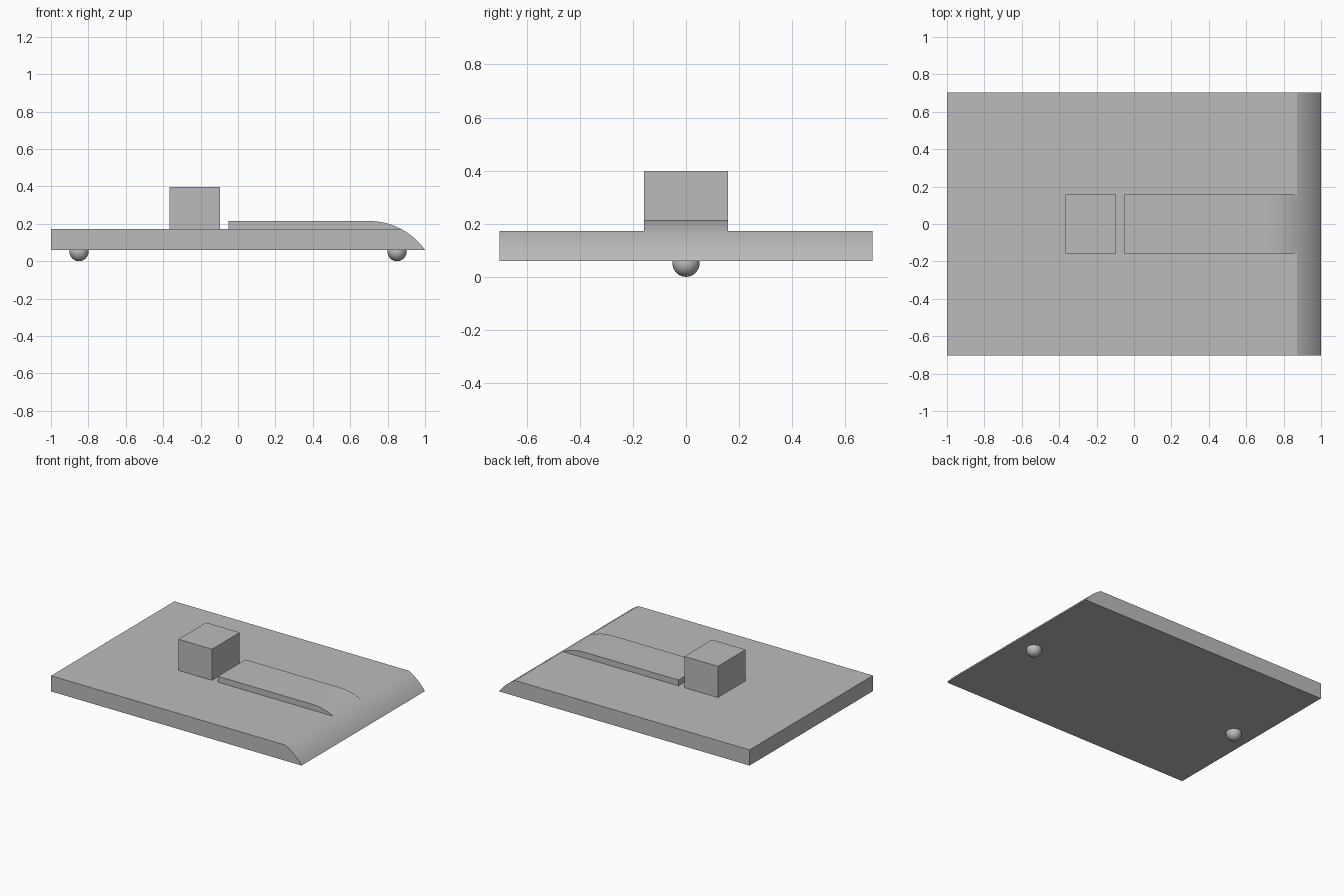
import bpy
import bmesh
import math
from mathutils import Matrix

cube = bpy.data.objects.get("Cube")
if cube:
    bpy.data.objects.remove(cube, do_unlink=True)

grey = bpy.data.materials.new("plain grey")
grey.use_nodes = True
grey.diffuse_color = (0.5, 0.5, 0.5, 1)
grey.node_tree.nodes["Principled BSDF"].inputs["Base Color"].default_value = (0.5, 0.5, 0.5, 1)

BOTTOM, DECK, RIDGE, BLOCK = 0.06, 0.173, 0.215, 0.398
NOSE_START, NOSE_RADIUS = 0.70, 0.368


def finish(name, bm):
    """Turn a bmesh into a shaded, coloured object."""
    bmesh.ops.recalc_face_normals(bm, faces=bm.faces)
    mesh = bpy.data.meshes.new(name)
    bm.to_mesh(mesh)
    bm.free()
    mesh.materials.append(grey)
    obj = bpy.data.objects.new(name, mesh)
    bpy.context.collection.objects.link(obj)
    bpy.ops.object.select_all(action='DESELECT')
    obj.select_set(True)
    bpy.context.view_layer.objects.active = obj
    bpy.ops.object.shade_smooth_by_angle(angle=math.radians(15))
    return obj


def extrude_profile(name, profile, half_width):
    """Extrude an x-z outline symmetrically along y."""
    bm = bmesh.new()
    face = bm.faces.new([bm.verts.new((x, -half_width, z)) for x, z in profile])
    new = bmesh.ops.extrude_face_region(bm, geom=[face])["geom"]
    verts = [v for v in new if isinstance(v, bmesh.types.BMVert)]
    bmesh.ops.translate(bm, verts=verts, vec=(0, 2 * half_width, 0))
    return finish(name, bm)


def nose_arc(z_from, z_to, steps):
    """Points on the shared nose curve between two heights."""
    a, b = (math.acos(1 - (RIDGE - z) / NOSE_RADIUS) for z in (z_from, z_to))
    angles = [a + (b - a) * i / steps for i in range(steps + 1)]
    return [(NOSE_START + NOSE_RADIUS * math.sin(t),
             RIDGE - NOSE_RADIUS * (1 - math.cos(t))) for t in angles]


# Flat base with a rounded nose
extrude_profile("base_plate", [(-1, BOTTOM), (-1, DECK)] + nose_arc(DECK, BOTTOM, 12), 0.703)

# Raised strip blending into the nose
extrude_profile("raised_strip", [(-0.05, DECK), (-0.05, RIDGE)] + nose_arc(RIDGE, DECK, 12), 0.158)

# Upright block
extrude_profile("block", [(-0.365, DECK), (-0.365, BLOCK), (-0.097, BLOCK), (-0.097, DECK)], 0.158)

# Rounded feet, trimmed flush with the underside
for name, x in (("left_foot", 0.85), ("right_foot", -0.85)):
    bm = bmesh.new()
    bmesh.ops.create_uvsphere(bm, u_segments=32, v_segments=18, radius=0.051,
                              matrix=Matrix.Translation((x, 0, 0.051)))
    bmesh.ops.bisect_plane(bm, geom=bm.verts[:] + bm.edges[:] + bm.faces[:],
                           plane_co=(0, 0, BOTTOM), plane_no=(0, 0, 1), clear_outer=True)
    finish(name, bm)
